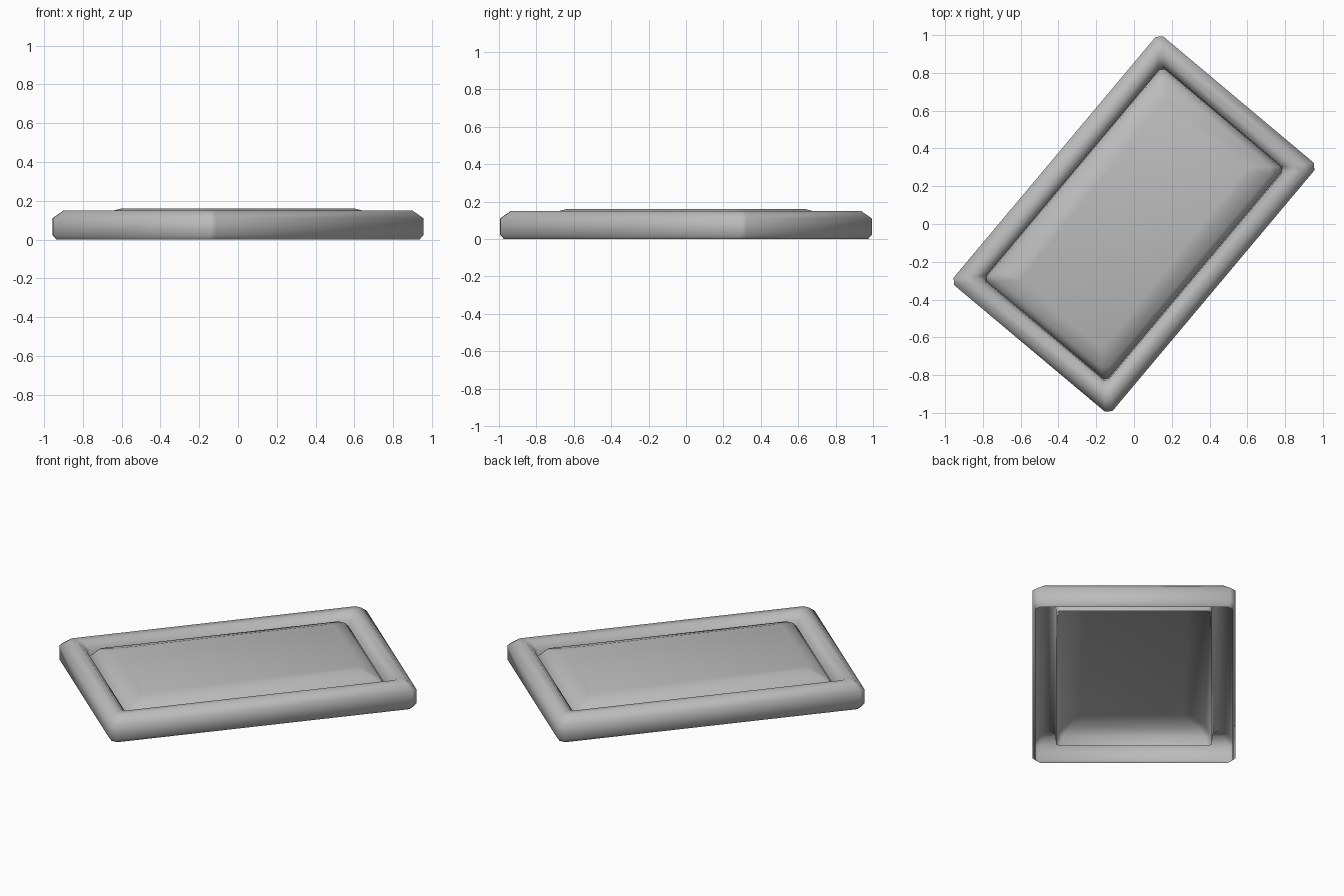
import bpy, bmesh, math

cube = bpy.data.objects.get("Cube")
if cube:
    bpy.data.objects.remove(cube, do_unlink=True)

HALF_L, HALF_W = 0.86, 0.549      # outer half length and half width
TURN = math.radians(50)           # the long side runs diagonally

grey = bpy.data.materials.new("plain grey")
grey.use_nodes = True
grey.diffuse_color = (0.5, 0.5, 0.5, 1)
grey.node_tree.nodes["Principled BSDF"].inputs["Base Color"].default_value = (0.5, 0.5, 0.5, 1)


def ring(bm, inset, z, cut):
    """Rectangle with cut corners, inset from the outer outline."""
    a, b = HALF_L - inset, HALF_W - inset
    pts = [(a, b - cut), (a - cut, b), (cut - a, b), (-a, b - cut),
           (-a, cut - b), (cut - a, -b), (a - cut, -b), (a, cut - b)]
    return [bm.verts.new((x, y, z)) for x, y in pts]


def loft(name, profile, capped=False):
    """Skin the rings of a profile of (inset, height, corner cut)."""
    bm = bmesh.new()
    rings = [ring(bm, *p) for p in profile]
    for low, high in zip(rings, rings[1:]):
        for i in range(8):
            j = (i + 1) % 8
            bm.faces.new((low[i], low[j], high[j], high[i]))
    if capped:
        bm.faces.new(rings[-1])
    for f in bm.faces:
        f.smooth = True
    mesh = bpy.data.meshes.new(name)
    bm.to_mesh(mesh)
    bm.free()
    mesh.materials.append(grey)
    obj = bpy.data.objects.new(name, mesh)
    obj.rotation_euler.z = TURN
    bpy.context.collection.objects.link(obj)
    return obj


# Rounded hollow border, open underneath
loft("frame", [(0.016, 0.0, 0.025), (0.0, 0.022, 0.028), (0.0, 0.11, 0.028),
               (0.043, 0.15, 0.022), (0.085, 0.15, 0.02),
               (0.122, 0.11, 0.02), (0.127, 0.04, 0.02)])

# Domed centre panel, a thin shell with a flat top
loft("panel", [(0.127, 0.04, 0.02), (0.135, 0.09, 0.025),
               (0.165, 0.13, 0.03), (0.25, 0.16, 0.03)], capped=True)
